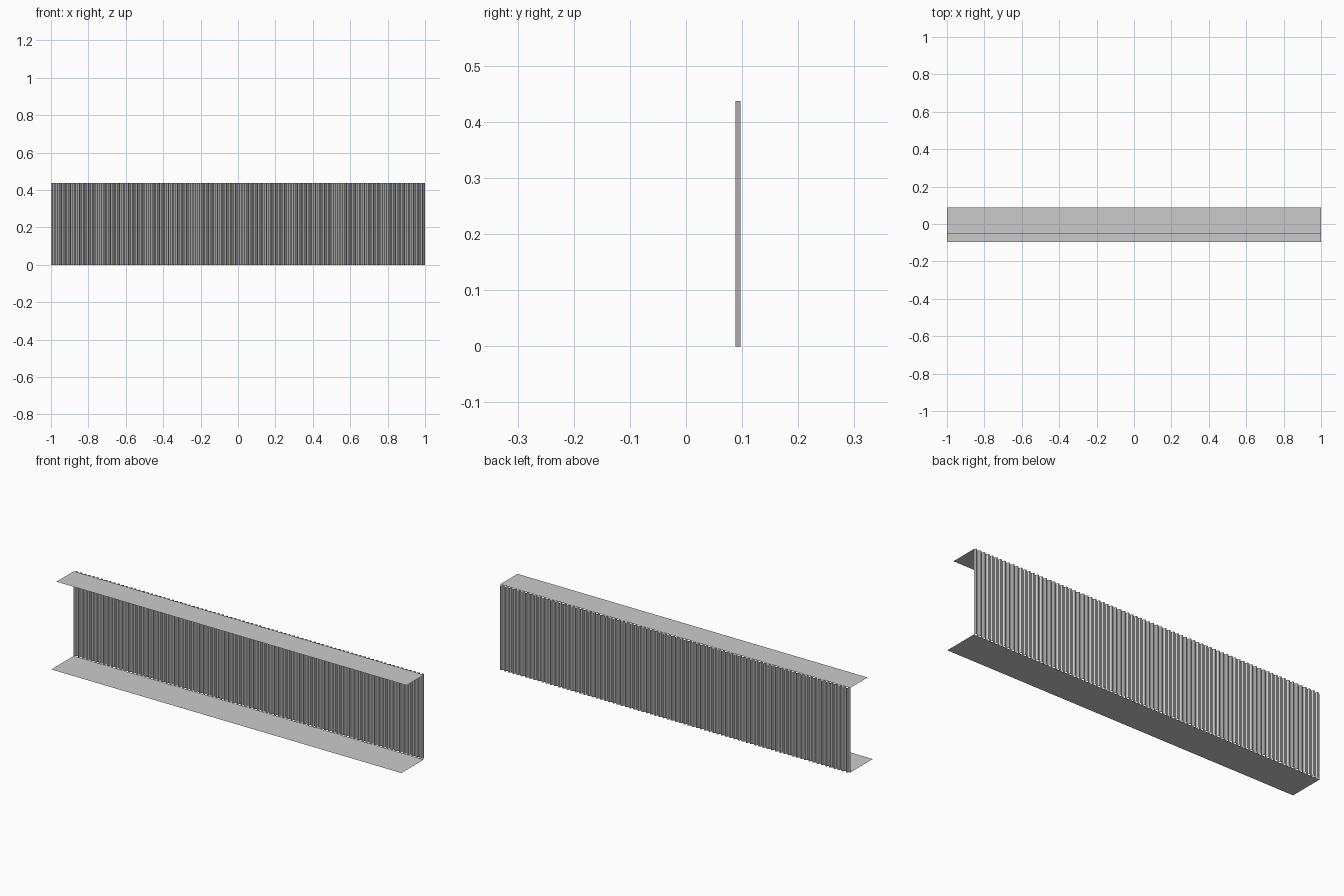
import bpy

if "Cube" in bpy.data.objects:
    bpy.data.objects.remove(bpy.data.objects["Cube"])

HEIGHT = 0.437
FRONT, ROOF_FRONT = -0.095, -0.053
Y_IN, Y_OUT = 0.088, 0.097
WAVES = 84


def make(name, verts, faces):
    mesh = bpy.data.meshes.new(name)
    mesh.from_pydata(verts, [], faces)
    ob = bpy.data.objects.new(name, mesh)
    bpy.context.collection.objects.link(ob)
    return ob


def sheet(name, y0, y1, z):
    return make(name, [(-1, y0, z), (1, y0, z), (1, y1, z), (-1, y1, z)], [(0, 1, 2, 3)])


# Trapezoidal corrugation profile: (fraction along one wave, depth)
pattern = [(0.0, Y_IN), (0.3, Y_IN), (0.5, Y_OUT), (0.8, Y_OUT)]
pitch = 2 / WAVES
profile = [(-1 + (i + t) * pitch, y) for i in range(WAVES) for t, y in pattern]
profile.append((1, Y_IN))

# Corrugated back wall
n = len(profile)
verts = [(x, y, z) for z in (0, HEIGHT) for x, y in profile]
make("corrugated_wall", verts, [(i, i + 1, n + i + 1, n + i) for i in range(n - 1)])

# Floor and shorter roof sheets
sheet("floor", FRONT, Y_IN, 0)
sheet("roof", ROOF_FRONT, Y_IN, HEIGHT)
